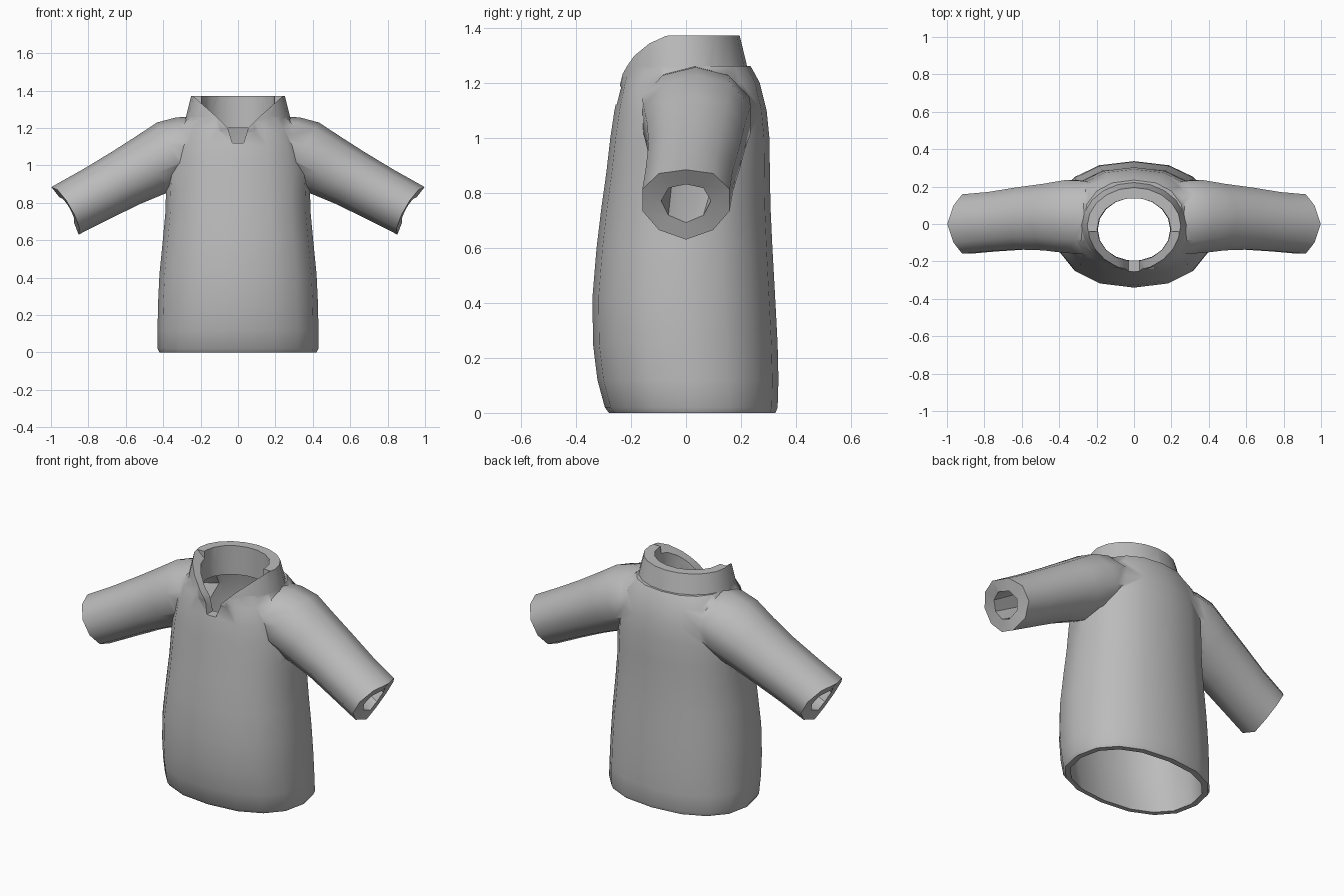
import bpy, bmesh, math
from mathutils import Vector

if "Cube" in bpy.data.objects:
    bpy.data.objects.remove(bpy.data.objects["Cube"])


def oval(z, hw, front, back, n=16, power=2.0):
    """Horizontal rounded ring from half width and front/back depth."""
    pts = []
    for i in range(n):
        a = 2 * math.pi * i / n
        c, s = math.cos(a), math.sin(a)
        x = hw * math.copysign(abs(c) ** (2 / power), c)
        y = (back - front) / 2 * math.copysign(abs(s) ** (2 / power), s)
        pts.append(Vector((x, (front + back) / 2 + y, z)))
    return pts


def sleeve_ring(side, x, y, z, ry, rn, n, jag=0.0):
    """Ring square to the sloping sleeve; jag pulls its front and back inward."""
    axis, up = Vector((0.87, 0, -0.5)), Vector((0.5, 0, 0.87))
    pts = []
    for i in range(n):
        a = 2 * math.pi * i / n
        p = Vector((x, y, z)) + up * (rn * math.cos(a))
        p += Vector((0, ry * math.sin(a), 0)) - axis * (jag * abs(math.sin(a)))
        pts.append(Vector((p.x * side, p.y, p.z)))
    return pts


def loft(name, rings):
    """Closed solid through rings with equal point counts."""
    bm = bmesh.new()
    loops = [[bm.verts.new(p) for p in r] for r in rings]
    n = len(loops[0])
    for a, b in zip(loops, loops[1:]):
        for i in range(n):
            j = (i + 1) % n
            bm.faces.new((a[i], a[j], b[j], b[i]))
    for loop in (loops[0], loops[-1]):
        mid = bm.verts.new(sum((v.co for v in loop), Vector()) / n)
        for i in range(n):
            bm.faces.new((loop[i], loop[(i + 1) % n], mid))
    bmesh.ops.recalc_face_normals(bm, faces=bm.faces)
    mesh = bpy.data.meshes.new(name)
    bm.to_mesh(mesh)
    bm.free()
    ob = bpy.data.objects.new(name, mesh)
    bpy.context.collection.objects.link(ob)
    return ob


def combine(target, other, operation):
    """Boolean the other solid into the target, then discard it."""
    bpy.context.view_layer.objects.active = target
    mod = target.modifiers.new("combine", 'BOOLEAN')
    mod.operation, mod.object, mod.solver = operation, other, 'EXACT'
    bpy.ops.object.modifier_apply(modifier=mod.name)
    bpy.data.objects.remove(other)


# Torso sections: height, half width, front, back
sections = [
    (0.0, 0.42, -0.28, 0.325), (0.02, 0.43, -0.295, 0.333),
    (0.12, 0.43, -0.322, 0.336), (0.25, 0.428, -0.338, 0.333),
    (0.42, 0.42, -0.34, 0.324), (0.6, 0.402, -0.325, 0.314),
    (0.75, 0.388, -0.307, 0.307), (0.87, 0.385, -0.29, 0.305),
    (1.0, 0.375, -0.275, 0.303), (1.1, 0.36, -0.26, 0.293),
    (1.2, 0.325, -0.238, 0.268), (1.26, 0.27, -0.22, 0.235),
]
shirt = loft("shirt", [oval(*s, power=2.3) for s in sections])

# Sleeves: x, y, z, depth radius, height radius
arm = [
    (0.12, 0.03, 1.14, 0.17, 0.14), (0.24, 0.035, 1.10, 0.205, 0.18),
    (0.34, 0.04, 1.066, 0.205, 0.187), (0.46, 0.037, 1.005, 0.187, 0.172),
    (0.60, 0.03, 0.932, 0.175, 0.158), (0.76, 0.012, 0.845, 0.167, 0.15),
    (0.925, 0.0, 0.757, 0.167, 0.146),
]
for side in (-1, 1):
    rings = [sleeve_ring(side, *a, 10) for a in arm[:-1]]
    rings.append(sleeve_ring(side, *arm[-1], 10, jag=0.035))
    combine(shirt, loft("sleeve", rings), 'UNION')

# Standing collar
collar = [(1.1, 0.2, -0.2, 0.18), (1.19, 0.292, -0.247, 0.24),
          (1.26, 0.278, -0.238, 0.222), (1.372, 0.25, -0.215, 0.195)]
combine(shirt, loft("collar", [oval(*c, n=20) for c in collar]), 'UNION')

# Hollow body, open at the hem
inside = [(-0.05, 0.385, -0.25, 0.29)]
for z, hw, front, back in sections[1:-1]:
    t = 0.04 + 0.02 * z
    inside.append((z, hw - t, front + t, back - t))
combine(shirt, loft("body_cutter", [oval(*s, power=2.3) for s in inside]), 'DIFFERENCE')

# Hollow sleeves
for side in (-1, 1):
    bore = [(0.15, 0.03, 1.12, 0.12, 0.11), (0.34, 0.04, 1.066, 0.13, 0.12),
            (0.60, 0.03, 0.932, 0.11, 0.10), (0.90, 0.0, 0.77, 0.09, 0.08),
            (1.05, 0.0, 0.69, 0.09, 0.08)]
    combine(shirt, loft("sleeve_cutter", [sleeve_ring(side, *b, 8) for b in bore]),
            'DIFFERENCE')

# Neck hole
neck = [(1.05, 0.19, -0.195, 0.14), (1.25, 0.195, -0.2, 0.14), (1.5, 0.2, -0.19, 0.14)]
combine(shirt, loft("neck_cutter", [oval(*c, n=18) for c in neck]), 'DIFFERENCE')

# Open notch at the front of the collar
half = [(0.03, 1.12), (0.055, 1.2), (0.12, 1.265), (0.2, 1.335), (0.245, 1.376), (0.245, 1.5)]
outline = half + [(-x, z) for x, z in reversed(half)]
notch = loft("notch_cutter", [[Vector((x, y, z)) for x, z in outline] for y in (-0.5, -0.04)])
combine(shirt, notch, 'DIFFERENCE')

# Single cloth colour
cloth = bpy.data.materials.new("grey cloth")
cloth.diffuse_color = (0.5, 0.5, 0.5, 1)
cloth.use_nodes = True
cloth.node_tree.nodes["Principled BSDF"].inputs["Base Color"].default_value = cloth.diffuse_color
shirt.data.materials.clear()
shirt.data.materials.append(cloth)
for f in shirt.data.polygons:
    f.material_index = 0

# Smooth cloth with crisp rims
bpy.ops.object.select_all(action='DESELECT')
shirt.select_set(True)
bpy.context.view_layer.objects.active = shirt
bpy.ops.object.shade_smooth_by_angle(angle=math.radians(42))
